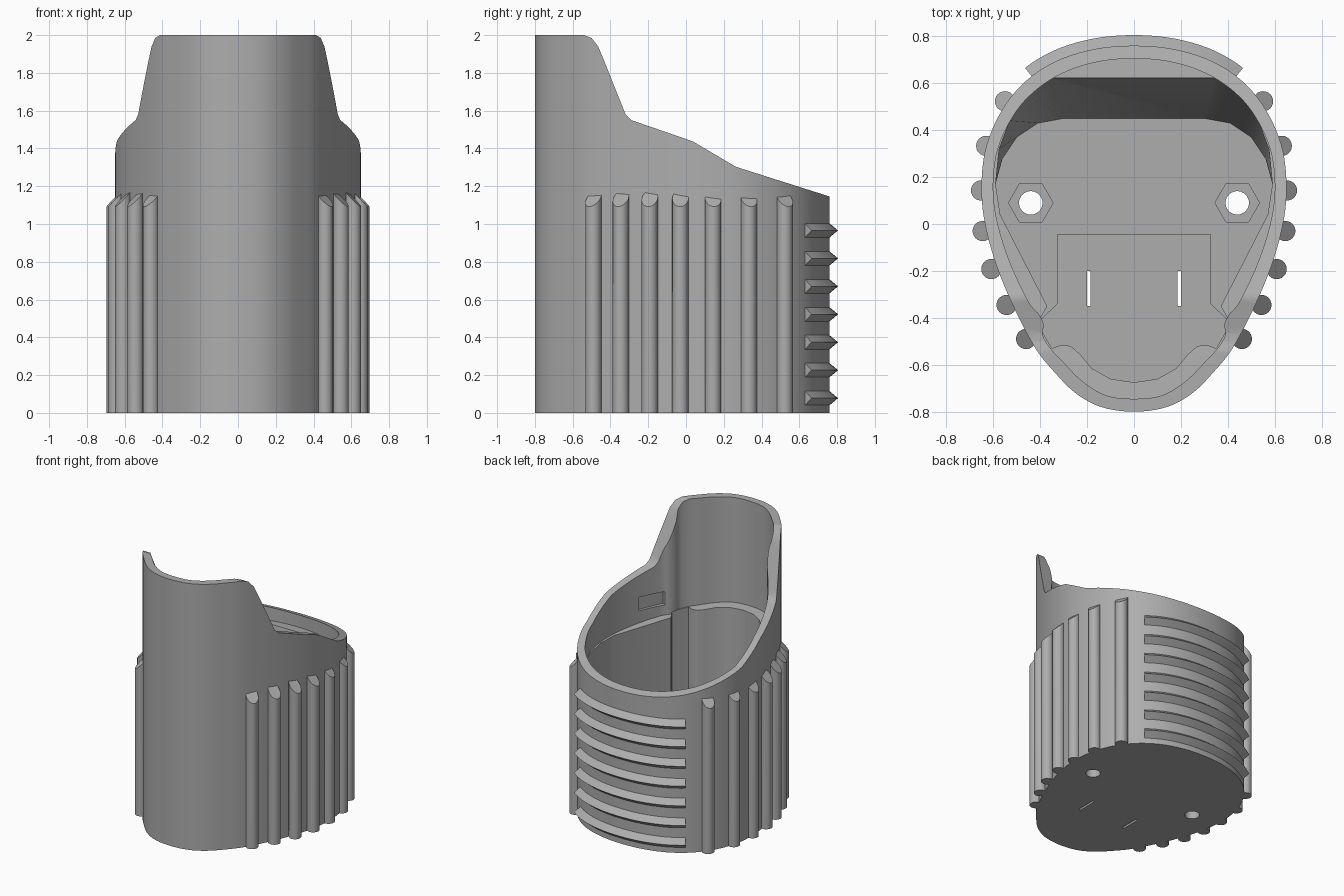
import bpy, bmesh, math
from mathutils import Vector, Matrix

if "Cube" in bpy.data.objects:
    bpy.data.objects.remove(bpy.data.objects["Cube"], do_unlink=True)

grey = bpy.data.materials.new("plain grey")
grey.use_nodes = True
grey.diffuse_color = (0.42, 0.42, 0.42, 1)
grey.node_tree.nodes["Principled BSDF"].inputs["Base Color"].default_value = (0.42, 0.42, 0.42, 1)


def mirror(half):
    """Close a half outline, listed front to back, across x = 0."""
    return half + [(-x, y) for x, y in reversed(half) if x > 0.001]


def smooth(points, steps=5):
    """Closed Catmull-Rom curve through the points."""
    n, out = len(points), []
    for i in range(n):
        a, b, c, d = (Vector(points[(i + k) % n]) for k in (-1, 0, 1, 2))
        for s in range(steps):
            t = s / steps
            p = b + (c - a) * t / 2 + (a - b * 2.5 + c * 2 - d / 2) * t**2 + (b * 3 - a - c * 3 + d) * t**3 / 2
            out.append((p.x, p.y))
    return out


def make(name, bm):
    bmesh.ops.recalc_face_normals(bm, faces=bm.faces)
    mesh = bpy.data.meshes.new(name)
    bm.to_mesh(mesh)
    bm.free()
    mesh.materials.append(grey)
    obj = bpy.data.objects.new(name, mesh)
    bpy.context.collection.objects.link(obj)
    return obj


def loft(name, rings, closed=False):
    """Skin rings of 3D points, capping or joining the two ends."""
    bm = bmesh.new()
    rows = [[bm.verts.new(p) for p in ring] for ring in rings]
    n = len(rows[0])
    for a, b in zip(rows, rows[1:]):
        for i in range(n):
            j = (i + 1) % n
            bm.faces.new((a[i], a[j], b[j], b[i]))
    bm.faces.new(rows[0])
    bm.faces.new(rows[-1])
    return make(name, bm)


def prism(name, outline, low, high):
    return loft(name, [[(x, y, z) for x, y in outline] for z in (low, high)])


def cut(target, cutter):
    cutter.hide_render = True
    mod = target.modifiers.new("cut", "BOOLEAN")
    mod.operation, mod.solver, mod.object = "DIFFERENCE", "EXACT", cutter
    bpy.context.view_layer.objects.active = target
    bpy.ops.object.modifier_apply(modifier=mod.name)
    bpy.data.objects.remove(cutter, do_unlink=True)


def soften(obj):
    bpy.ops.object.select_all(action="DESELECT")
    obj.select_set(True)
    bpy.context.view_layer.objects.active = obj
    bpy.ops.object.shade_smooth_by_angle(angle=math.radians(30))


def ledge(y):
    return 1.14 - 0.1 * y


# Outer shell, trimmed by the sweeping top line
outer = smooth(mirror([(0, -0.8), (0.14, -0.78), (0.25, -0.72), (0.34, -0.63), (0.42, -0.53),
                       (0.51, -0.36), (0.585, -0.18), (0.635, 0), (0.65, 0.16), (0.63, 0.33),
                       (0.56, 0.49), (0.46, 0.61), (0.33, 0.695), (0.17, 0.745), (0, 0.76)]))
body = prism("holder_body", outer, 0, 2)
top_line = [(-0.54, 2.2), (-0.54, 2), (-0.5, 1.985), (-0.465, 1.94), (-0.44, 1.88), (-0.34, 1.63),
            (-0.32, 1.58), (-0.29, 1.55), (0, 1.45), (0.04, 1.435), (0.26, 1.305), (0.32, 1.285),
            (0.8, 1.133), (0.9, 2.2)]
cut(body, loft("top_trim", [[(x, y, z) for y, z in top_line] for x in (-1, 1)]))

# Upper opening with a pinch on each side
upper = smooth(mirror([(0, -0.745), (0.12, -0.73), (0.22, -0.67), (0.3, -0.59), (0.36, -0.525),
                       (0.39, -0.47), (0.385, -0.43), (0.405, -0.385), (0.45, -0.33), (0.53, -0.16),
                       (0.585, 0.02), (0.6, 0.17), (0.58, 0.32), (0.515, 0.46), (0.43, 0.56),
                       (0.31, 0.64), (0.16, 0.69), (0, 0.705)]))
cut(body, loft("upper_cavity", [[(x, y, ledge(y)) for x, y in upper], [(x, y, 2.3) for x, y in upper]]))

# Lower pocket with a sloped rear wall
FLOOR = 0.1
front = [(0, -0.675), (0.1, -0.66), (0.18, -0.615), (0.23, -0.555), (0.27, -0.52), (0.31, -0.515),
         (0.35, -0.53), (0.39, -0.46), (0.41, -0.42)]
side = front + [(0.37, -0.35), (0.57, 0.04), (0.59, 0.17)]
base = mirror(side + [(0.56, 0.28), (0.5, 0.37), (0.41, 0.43), (0.3, 0.45)])
brim = mirror(side + [(0.575, 0.32), (0.53, 0.44), (0.46, 0.55), (0.38, 0.625)])
cut(body, loft("lower_cavity", [[(x, y, FLOOR) for x, y in base],
                                [(x, y, ledge(y) + 0.01) for x, y in brim]]))

# Shallow floor recess
recess = mirror(front + [(0.325, -0.34), (0.325, -0.045)])
cut(body, prism("floor_recess", recess, FLOOR - 0.03, FLOOR + 0.01))


def circle(x, y, r, n):
    return [(x + r * math.cos(math.tau * i / n), y + r * math.sin(math.tau * i / n)) for i in range(n)]


# Nut seats, screw holes, strap slots and wall notches
for s in (-1, 1):
    cut(body, prism("nut_seat", circle(s * 0.44, 0.09, 0.095, 6), FLOOR - 0.04, FLOOR + 0.1))
    cut(body, prism("screw_hole", circle(s * 0.44, 0.09, 0.05, 32), -0.1, FLOOR + 0.1))
    x = s * 0.193
    slot = [(x - 0.008, -0.35), (x + 0.008, -0.35), (x + 0.008, -0.2), (x - 0.008, -0.2)]
    cut(body, prism("strap_slot", slot, -0.1, FLOOR + 0.1))
    bm = bmesh.new()
    bmesh.ops.create_cube(bm, size=1)
    place = Matrix.Translation((s * 0.475, -0.275, 1.3)) @ Matrix.Rotation(-s * 0.43, 4, "Z")
    bm.transform(place @ Matrix.Diagonal((0.05, 0.2, 0.1, 1)))
    cut(body, make("wall_notch", bm))
soften(body)

# Vertical grip ribs with tops sloping outwards
for s, side_name in ((1, "left"), (-1, "right")):
    for x, y in [(0.46, -0.49), (0.543, -0.345), (0.608, -0.192), (0.645, -0.03),
                 (0.652, 0.143), (0.63, 0.333), (0.55, 0.523)]:
        out = Vector((x, y * 0.6)).normalized()
        ring = circle(x, y, 0.043, 24)
        tops = [(s * px, py, 1.135 - (px - x) * out.x - (py - y) * out.y) for px, py in ring]
        soften(loft("grip_rib_" + side_name, [[(s * px, py, 0) for px, py in ring], tops]))

# Horizontal pointed ribs wrapping the back
n = len(outer)
arc = []
for i, (x, y) in enumerate(outer):
    if y > 0.3 and abs(x) < 0.445:
        t = Vector(outer[(i + 1) % n]) - Vector(outer[i - 1])
        arc.append((Vector((x, y)), Vector((t.y, -t.x)).normalized()))
for k in range(7):
    z = 0.078 + 0.148 * k
    rings = []
    for p, normal in arc:
        inner, tip = p - normal * 0.012, p + normal * 0.045
        rings.append([(inner.x, inner.y, z - 0.047), (tip.x, tip.y, z), (inner.x, inner.y, z + 0.047)])
    soften(loft("back_rib", rings))
